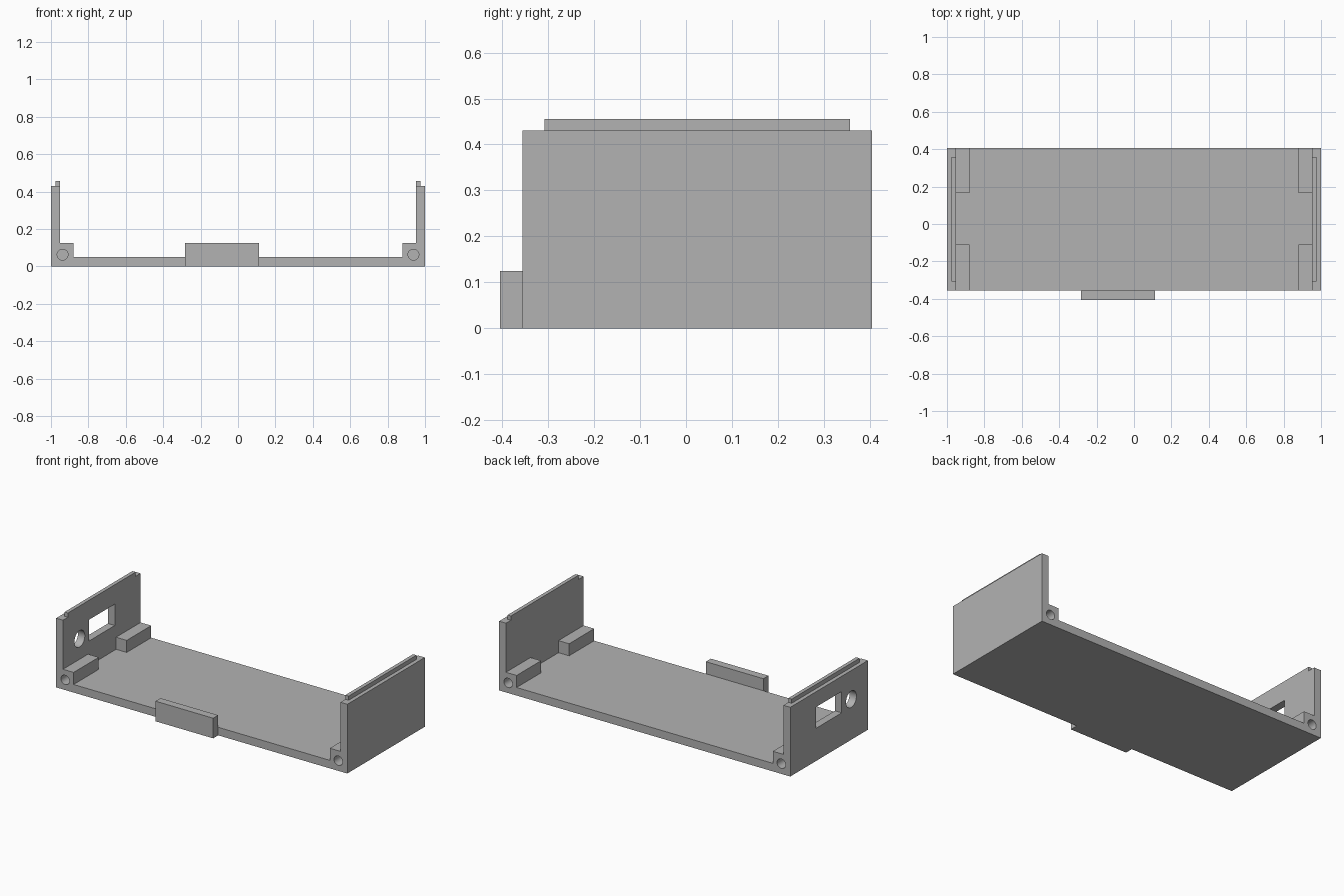
import bpy
import bmesh
from math import pi
from mathutils import Matrix, Vector

if "Cube" in bpy.data.objects:
    bpy.data.objects.remove(bpy.data.objects["Cube"], do_unlink=True)

# Main dimensions
FRONT, BACK = -0.356, 0.405
WALL_TOP, FLOOR_TOP, INNER = 0.43, 0.05, 0.953
BLOCK_IN, BLOCK_TOP = 0.88, 0.125

grey = bpy.data.materials.new("grey_plastic")
grey.use_nodes = True
grey.diffuse_color = (0.45, 0.45, 0.45, 1)
grey.node_tree.nodes["Principled BSDF"].inputs["Base Color"].default_value = grey.diffuse_color


def finish(name, bm):
    bmesh.ops.recalc_face_normals(bm, faces=bm.faces[:])
    mesh = bpy.data.meshes.new(name)
    bm.to_mesh(mesh)
    bm.free()
    mesh.materials.append(grey)
    obj = bpy.data.objects.new(name, mesh)
    bpy.context.scene.collection.objects.link(obj)
    return obj


def box(name, low, high):
    low, high = Vector(low), Vector(high)
    bm = bmesh.new()
    place = Matrix.Translation((low + high) / 2) @ Matrix.Diagonal((*(high - low), 1))
    bmesh.ops.create_cube(bm, size=1, matrix=place)
    return finish(name, bm)


def cylinder(name, centre, radius, depth, axis):
    bm = bmesh.new()
    turn = Matrix.Rotation(pi / 2, 4, "Y" if axis == "X" else "X")
    bmesh.ops.create_cone(bm, cap_ends=True, segments=48, radius1=radius, radius2=radius,
                          depth=depth, matrix=Matrix.Translation(centre) @ turn)
    return finish(name, bm)


def combine(target, tool, operation):
    tool.hide_render = True
    mod = target.modifiers.new(operation.lower(), "BOOLEAN")
    mod.operation, mod.solver, mod.object = operation, "EXACT", tool
    bpy.context.view_layer.objects.active = target
    bpy.ops.object.modifier_apply(modifier=mod.name)
    bpy.data.objects.remove(tool, do_unlink=True)


# Tray: U-shaped section run from front to back
section = [(-1, 0), (1, 0), (1, WALL_TOP), (INNER, WALL_TOP), (INNER, FLOOR_TOP),
           (-INNER, FLOOR_TOP), (-INNER, WALL_TOP), (-1, WALL_TOP)]
bm = bmesh.new()
face = bm.faces.new([bm.verts.new((x, FRONT, z)) for x, z in section])
run = bmesh.ops.extrude_face_region(bm, geom=[face])
bmesh.ops.translate(bm, vec=(0, BACK - FRONT, 0),
                    verts=[v for v in run["geom"] if isinstance(v, bmesh.types.BMVert)])
tray = finish("tray", bm)

# Corner blocks, each with a blind screw hole from its outer end
for side in (-1, 1):
    for y_low, y_high, end in ((FRONT, -0.11, FRONT), (0.165, BACK, BACK)):
        xs = sorted((side * BLOCK_IN, side * 0.98))
        combine(tray, box("corner_block", (xs[0], y_low, 0.02), (xs[1], y_high, BLOCK_TOP)), "UNION")
        combine(tray, cylinder("screw_hole", (side * 0.938, end, 0.063), 0.029, 0.4, "Y"), "DIFFERENCE")

# Window and round socket hole through one end wall
combine(tray, box("window_cutter", (-1.1, -0.1, 0.203), (-0.9, 0.152, 0.335)), "DIFFERENCE")
combine(tray, cylinder("socket_cutter", (-1, -0.193, 0.252), 0.051, 0.2, "X"), "DIFFERENCE")

bpy.ops.object.select_all(action="DESELECT")
tray.select_set(True)
bpy.context.view_layer.objects.active = tray
bpy.ops.object.shade_smooth_by_angle()

# Tongues along the wall tops
for side, name in ((-1, "right_tongue"), (1, "left_tongue")):
    xs = sorted((side * INNER, side * 0.976))
    box(name, (xs[0], -0.308, WALL_TOP), (xs[1], 0.357, 0.456))

# Tab on the front edge
box("front_tab", (-0.283, -0.405, 0), (0.113, FRONT, BLOCK_TOP))
